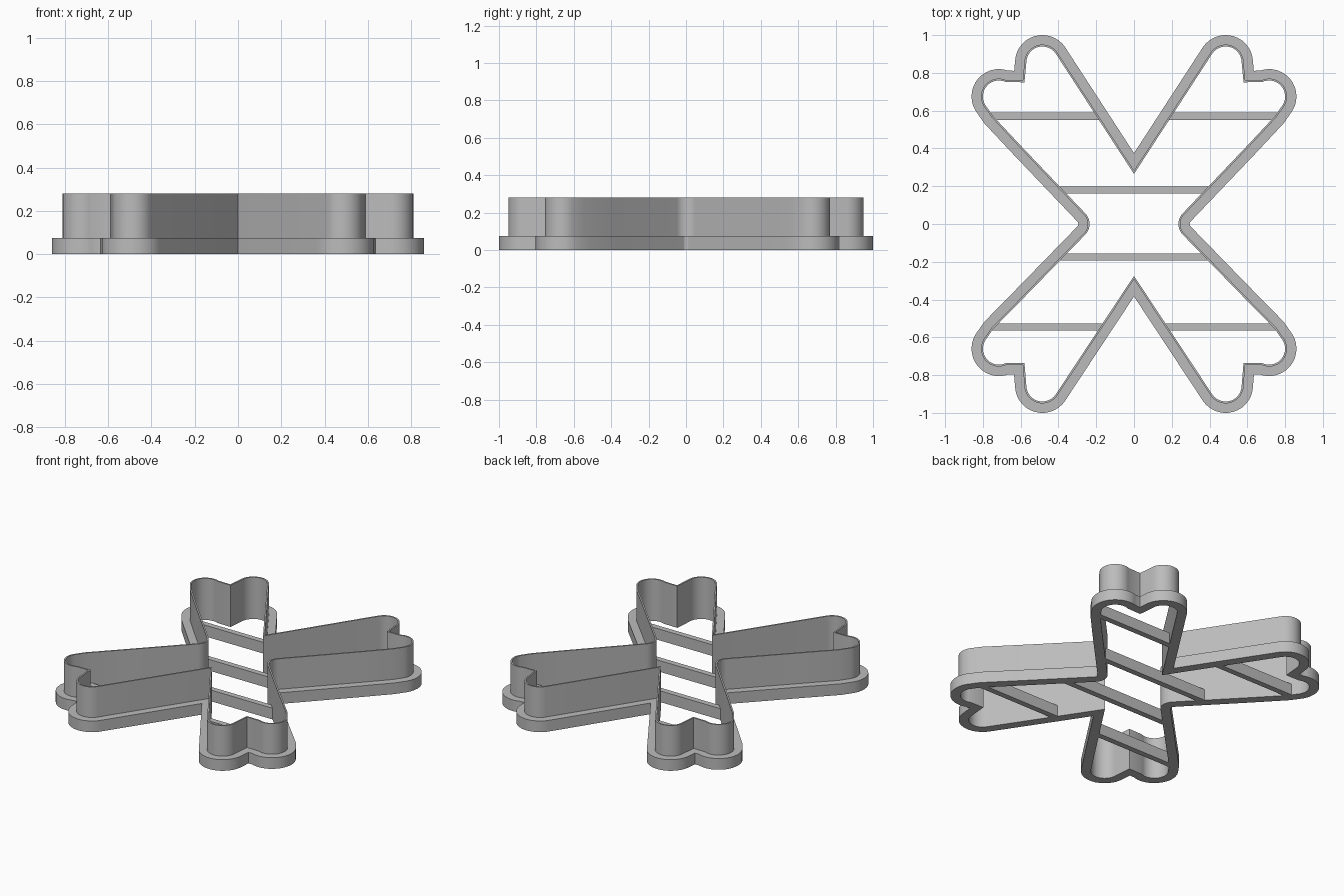
import bpy
import bmesh
import math
from mathutils import Vector

if "Cube" in bpy.data.objects:
    bpy.data.objects.remove(bpy.data.objects["Cube"], do_unlink=True)

FLANGE_H, WALL_H = 0.075, 0.28
FLANGE_W, WALL_W = 0.06, 0.01

grey = bpy.data.materials.new("plain_grey")
grey.use_nodes = True
grey.diffuse_color = (0.5, 0.5, 0.5, 1)
grey.node_tree.nodes["Principled BSDF"].inputs["Base Color"].default_value = (0.5, 0.5, 0.5, 1)


def arc(cx, cy, r, start, end, steps=14):
    angles = [math.radians(start + (end - start) * i / steps) for i in range(steps + 1)]
    return [Vector((cx + r * math.cos(a), cy + r * math.sin(a))) for a in angles]


def quarter(sign, tip, drop):
    """Inner outline from the centre V, round both lobes of one end, to the waist."""
    pts = [Vector((0, tip))]
    pts += arc(0.485, 0.855, 0.085, 147, 0)             # end lobe
    pts += [Vector((0.58, 0.75 - drop))]                # notch between lobes
    pts += arc(0.715, 0.675 - drop, 0.085, 115, -32)    # side lobe
    pts += [Vector((0.745, 0.57 - drop)), Vector((0.6, 0.415 - drop / 2))]
    pts += arc(0.315, 0, 0.08, 136.5, 180, 8)           # rounded waist
    return [Vector((p.x, p.y * sign)) for p in pts]


def offset(pts, d):
    """Mitred outward offset of a closed clockwise outline."""
    out = []
    for i, p in enumerate(pts):
        a = (p - pts[i - 1]).normalized()
        b = (pts[(i + 1) % len(pts)] - p).normalized()
        na, nb = Vector((-a.y, a.x)), Vector((-b.y, b.x))
        out.append(p + (na + nb) * d / (1 + na.dot(nb)))
    return out


def finish(name, bm):
    bmesh.ops.recalc_face_normals(bm, faces=bm.faces)
    mesh = bpy.data.meshes.new(name)
    bm.to_mesh(mesh)
    bm.free()
    mesh.materials.append(grey)
    obj = bpy.data.objects.new(name, mesh)
    bpy.context.collection.objects.link(obj)
    return obj


# Closed outline of the whole shape
top = quarter(1, 0.265, 0)
bottom = quarter(-1, 0.275, 0.015)
right = top + bottom[-2::-1]
left = [Vector((-p.x, p.y)) for p in right[-2:0:-1]]
outline = right + left

# Thin cutting wall with a wide base flange, swept as one L section
section = [(0, 0), (FLANGE_W, 0), (FLANGE_W, FLANGE_H),
           (WALL_W, FLANGE_H), (WALL_W, WALL_H), (0, WALL_H)]
bm = bmesh.new()
rings = [[bm.verts.new((p.x, p.y, z)) for p in offset(outline, d)] for d, z in section]
n = len(outline)
for k, ring in enumerate(rings):
    prev = rings[k - 1]
    for i in range(n):
        j = (i + 1) % n
        bm.faces.new((prev[i], prev[j], ring[j], ring[i]))
cutter = finish("cutting_wall_and_flange", bm)
bpy.context.view_layer.objects.active = cutter
cutter.select_set(True)
bpy.ops.object.shade_smooth_by_angle(angle=math.radians(30))
cutter.select_set(False)


# Flat support bars across the opening
def bar(name, x0, x1, y):
    bm = bmesh.new()
    bmesh.ops.create_cube(bm, size=1)
    bmesh.ops.scale(bm, vec=(x1 - x0, 0.038, FLANGE_H), verts=bm.verts)
    bmesh.ops.translate(bm, vec=((x0 + x1) / 2, y, FLANGE_H / 2), verts=bm.verts)
    finish(name, bm)


for end, y_mid, y_end in (("back", 0.18, 0.57), ("front", -0.175, -0.545)):
    bar(end + "_middle_bar", -0.41, 0.41, y_mid)
    bar(end + "_left_bar", 0.155, 0.775, y_end)
    bar(end + "_right_bar", -0.775, -0.155, y_end)
